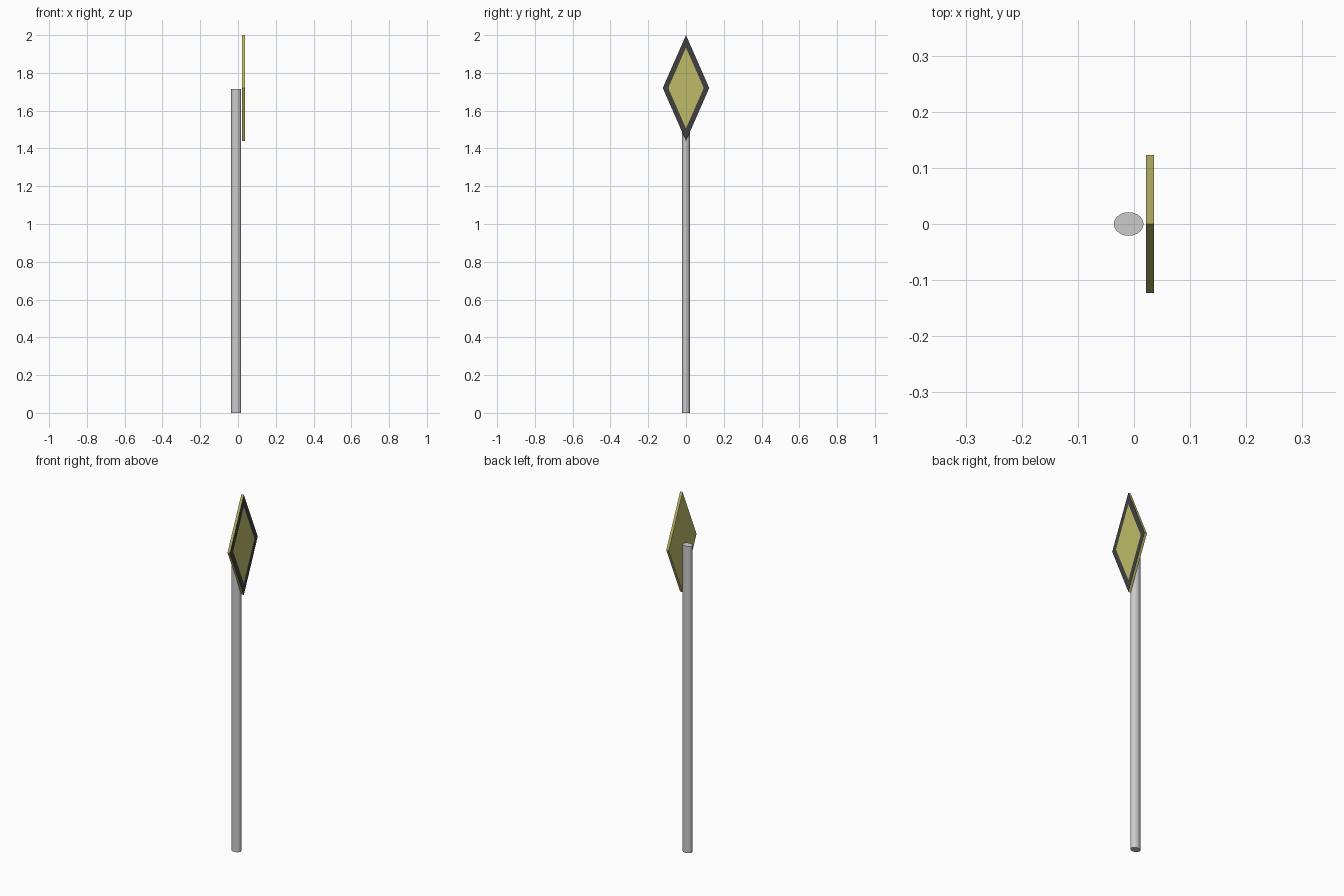
import bpy, bmesh

if "Cube" in bpy.data.objects:
    bpy.data.objects.remove(bpy.data.objects["Cube"])


def material(name, color):
    m = bpy.data.materials.new(name)
    m.diffuse_color = color
    m.use_nodes = True
    m.node_tree.nodes["Principled BSDF"].inputs["Base Color"].default_value = m.diffuse_color
    return m


# Oval post
bpy.ops.mesh.primitive_cylinder_add(vertices=20, radius=1, depth=1.715,
                                    location=(-0.0095, 0, 0.8575))
post = bpy.context.object
post.name = "post"
post.scale = (0.0265, 0.021, 1)
bpy.ops.object.transform_apply(location=False, rotation=False, scale=True)
bpy.ops.object.shade_smooth_by_angle()

# Diamond sign plate with a flush black border on its +x face
X0, X1, ZC = 0.021, 0.036, 1.72
bm = bmesh.new()


def diamond(x, half_w, half_h):
    return [bm.verts.new((x, y * half_w, ZC + z * half_h))
            for y, z in ((1, 0), (0, 1), (-1, 0), (0, -1))]


back = diamond(X0, 0.123, 0.28)
front = diamond(X1, 0.123, 0.28)
inner = diamond(X1, 0.094, 0.214)
bm.faces.new(back[::-1])
bm.faces.new(inner)
for i in range(4):
    j = (i + 1) % 4
    bm.faces.new((back[i], back[j], front[j], front[i]))
    border = bm.faces.new((front[i], front[j], inner[j], inner[i]))
    border.material_index = 1
bmesh.ops.recalc_face_normals(bm, faces=bm.faces[:])

mesh = bpy.data.meshes.new("sign_plate")
bm.to_mesh(mesh)
bm.free()
mesh.materials.append(material("olive_yellow", (0.52, 0.50, 0.14, 1)))
mesh.materials.append(material("black", (0.05, 0.05, 0.05, 1)))
plate = bpy.data.objects.new("sign_plate", mesh)
bpy.context.collection.objects.link(plate)
